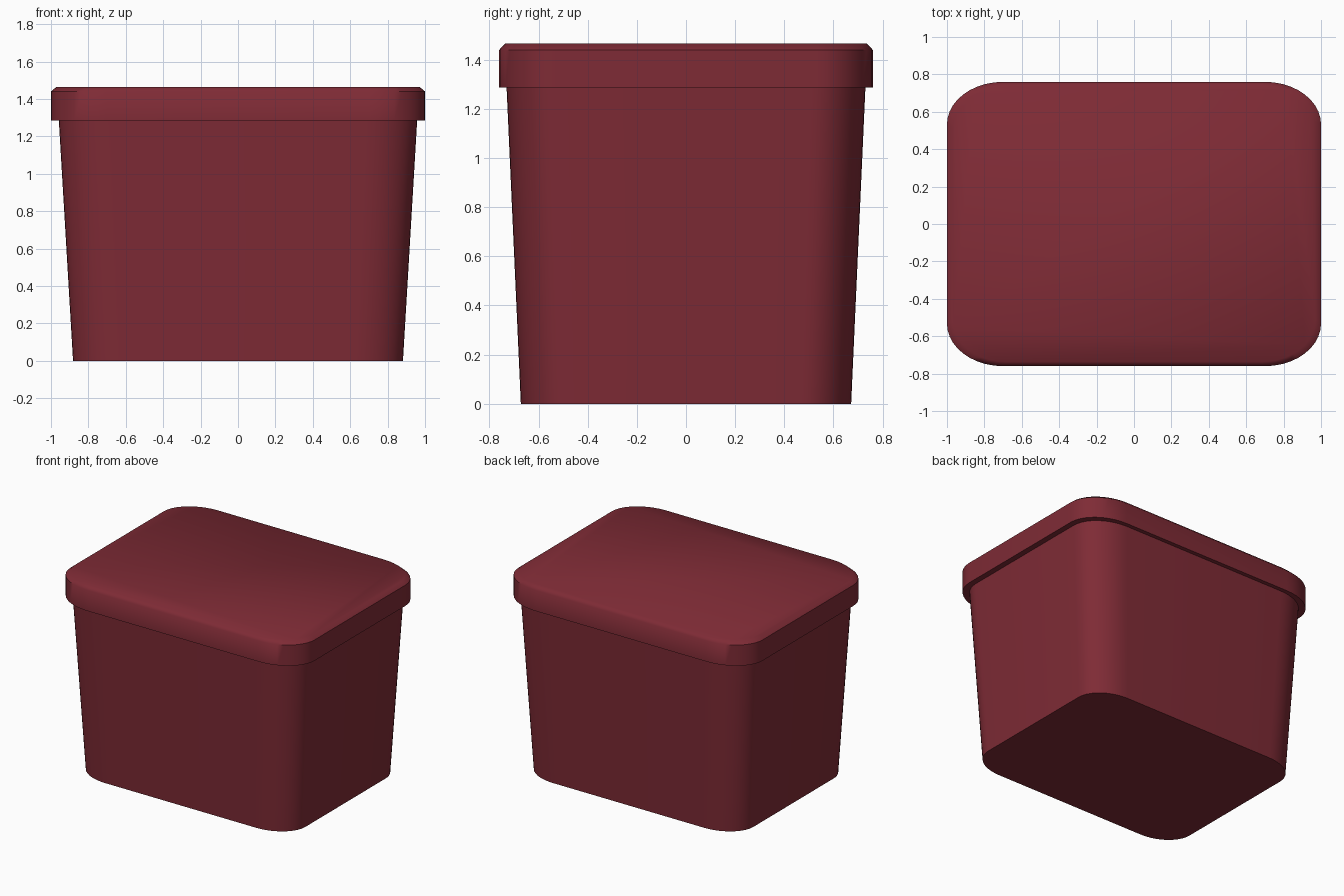
import bpy, bmesh, math

if "Cube" in bpy.data.objects:
    bpy.data.objects.remove(bpy.data.objects["Cube"])

red = bpy.data.materials.new("dark_red")
red.diffuse_color = (0.21, 0.024, 0.036, 1)
red.use_nodes = True
red.node_tree.nodes["Principled BSDF"].inputs["Base Color"].default_value = red.diffuse_color


def outline(hx, hy, z, rx, ry, seg=10):
    """Rounded rectangle with elliptical corners."""
    pts = []
    for k, (sx, sy) in enumerate([(1, 1), (-1, 1), (-1, -1), (1, -1)]):
        for i in range(seg + 1):
            a = math.pi / 2 * (k + i / seg)
            pts.append((sx * (hx - rx) + rx * math.cos(a),
                        sy * (hy - ry) + ry * math.sin(a), z))
    return pts


def loft(name, sections):
    """Solid skinned through stacked outlines, capped at both ends."""
    bm = bmesh.new()
    rings = [[bm.verts.new(p) for p in outline(*s)] for s in sections]
    for a, b in zip(rings, rings[1:]):
        for i in range(len(a)):
            j = (i + 1) % len(a)
            bm.faces.new((a[i], a[j], b[j], b[i]))
    bm.faces.new(rings[0][::-1])
    bm.faces.new(rings[-1])
    me = bpy.data.meshes.new(name)
    bm.to_mesh(me)
    bm.free()
    me.materials.append(red)
    ob = bpy.data.objects.new(name, me)
    bpy.context.collection.objects.link(ob)
    bpy.context.view_layer.objects.active = ob
    ob.select_set(True)
    bpy.ops.object.shade_smooth_by_angle(angle=math.radians(50))
    ob.select_set(False)


# Tapered tub
loft("tub_body", [(0.882, 0.672, 0, 0.264, 0.2),
                  (0.958, 0.73, 1.286, 0.287, 0.217)])

# Overhanging lid with a chamfered top rim
loft("lid", [(1.0, 0.76, 1.286, 0.3, 0.228),
             (1.0, 0.76, 1.44, 0.3, 0.228),
             (0.97, 0.737, 1.465, 0.291, 0.221)])
